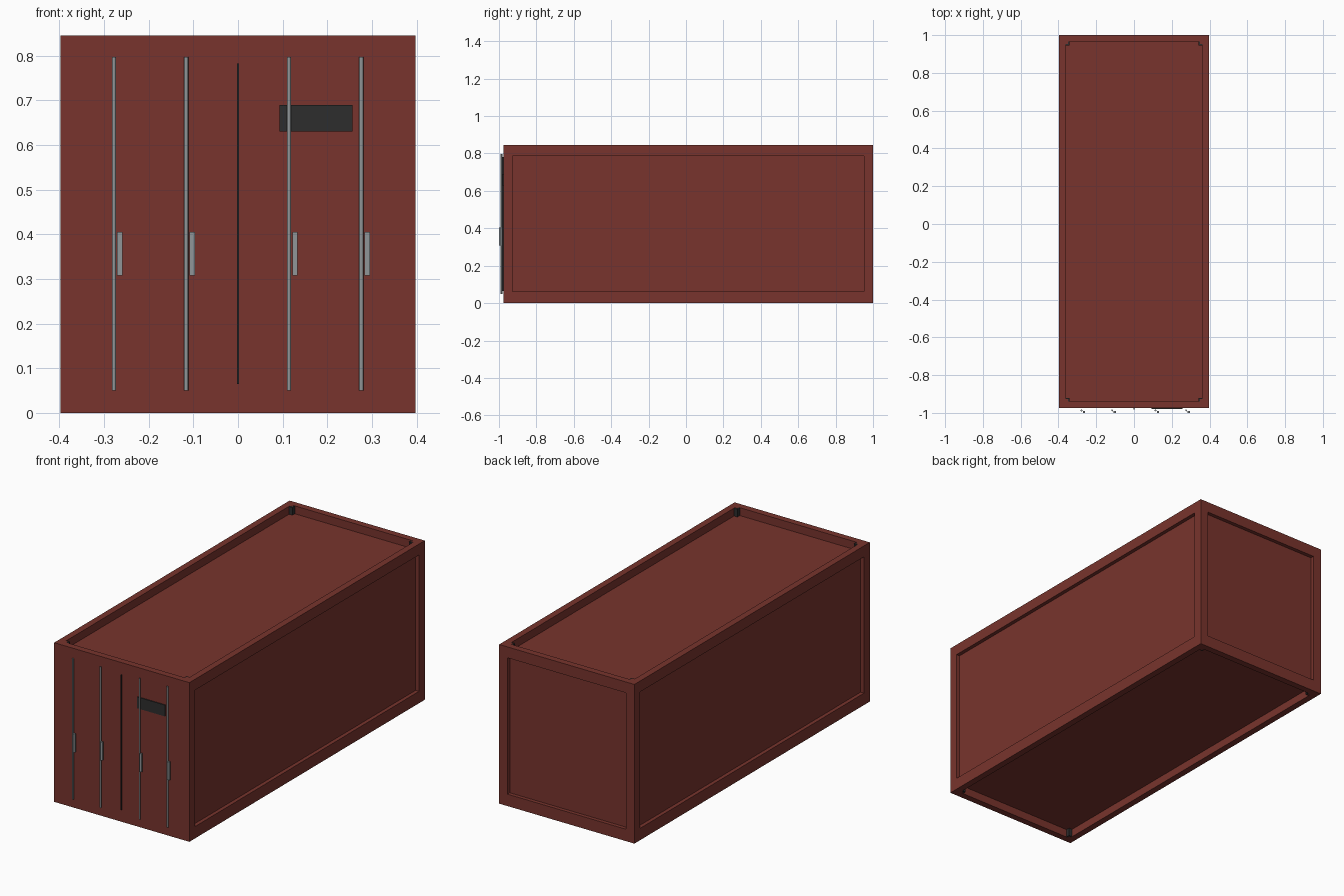
import bpy
import bmesh
from mathutils import Vector

cube = bpy.data.objects.get("Cube")
if cube:
    bpy.data.objects.remove(cube, do_unlink=True)


def make_material(name, rgb):
    mat = bpy.data.materials.new(name)
    mat.use_nodes = True
    colour = (*rgb, 1.0)
    mat.diffuse_color = colour
    mat.node_tree.nodes["Principled BSDF"].inputs["Base Color"].default_value = colour
    return mat


RED = make_material("oxide_red", (0.188, 0.034, 0.026))
DARK = make_material("charcoal", (0.026, 0.026, 0.026))
STEEL = make_material("grey_steel", (0.28, 0.305, 0.315))


def finish(name, bm, mat):
    mesh = bpy.data.meshes.new(name)
    bm.to_mesh(mesh)
    bm.free()
    mesh.materials.append(mat)
    obj = bpy.data.objects.new(name, mesh)
    bpy.context.collection.objects.link(obj)
    return obj


def box(name, x, y, z, mat):
    """Box spanning the given (low, high) ranges."""
    bm = bmesh.new()
    bmesh.ops.create_cube(bm, size=1)
    spans = (x, y, z)
    size = Vector([abs(b - a) for a, b in spans])
    centre = Vector([(a + b) / 2 for a, b in spans])
    bmesh.ops.scale(bm, vec=size, verts=bm.verts)
    bmesh.ops.translate(bm, vec=centre, verts=bm.verts)
    return finish(name, bm, mat)


def rod(name, x, y, z, radius, mat):
    bm = bmesh.new()
    bmesh.ops.create_cone(bm, cap_ends=True, segments=12, radius1=radius,
                          radius2=radius, depth=z[1] - z[0])
    bmesh.ops.translate(bm, vec=(x, y, sum(z) / 2), verts=bm.verts)
    for f in bm.faces:
        f.smooth = len(f.verts) == 4
    for e in bm.edges:
        e.smooth = all(len(f.verts) == 4 for f in e.link_faces)
    return finish(name, bm, mat)


W, FRONT, BACK, H = 0.397, -0.975, 1.0, 0.845
POST, RAIL, CAST = 0.048, 0.035, 0.055
BOTTOM, TOP = 0.063, 0.787      # rail edges
RECESS, WALL = 0.02, 0.01       # panel setback and thickness
EPS = 0.001

# Frame: corner posts, side rails, end rails and corner castings
for side, s in (("left", 1), ("right", -1)):
    for end, y, d in (("front", FRONT, 1), ("back", BACK, -1)):
        box(f"{end}_{side}_post", (s * W, s * (W - POST)), (y, y + d * POST), (0, H), RED)
        for level, z, u in (("lower", 0, 1), ("upper", H, -1)):
            box(f"{end}_{side}_{level}_casting",
                (s * (W - EPS), s * (W - CAST)),
                (y + d * EPS, y + d * CAST),
                (z + u * EPS, z + u * CAST), DARK)
    for level, z in (("bottom", (0, BOTTOM)), ("top", (TOP, H))):
        box(f"{side}_{level}_rail", (s * W, s * (W - RAIL)),
            (FRONT + POST, BACK - POST), z, RED)

inner = W - POST
for end, y, d in (("front", FRONT, 1), ("back", BACK, -1)):
    for level, z in (("bottom", (0, BOTTOM)), ("top", (TOP, H))):
        box(f"{end}_{level}_rail", (-inner, inner), (y, y + d * RAIL), z, RED)

# Recessed side walls and end wall
for side, s in (("left", 1), ("right", -1)):
    box(f"{side}_wall", (s * (W - RECESS), s * (W - RECESS - WALL)),
        (FRONT + POST, BACK - POST), (BOTTOM, TOP), RED)
box("back_wall", (-inner, inner), (BACK - RECESS - WALL, BACK - RECESS), (BOTTOM, TOP), RED)

# Sunken roof and floor
deck_x = (RAIL - W, W - RAIL)
deck_y = (FRONT + RAIL, BACK - RAIL)
box("roof", deck_x, deck_y, (0.79, 0.803), RED)
box("floor", deck_x, deck_y, (0.043, 0.058), RED)

# Flush doors with a centre seam and an identification plate
for side, s in (("left", 1), ("right", -1)):
    box(f"{side}_door", (0, s * inner), (FRONT, FRONT + 0.03), (BOTTOM, TOP), RED)
box("door_seam", (-0.002, 0.002), (FRONT - 0.008, FRONT + 0.002), (0.065, 0.782), DARK)
box("door_plate", (0.093, 0.256), (FRONT - 0.005, FRONT + 0.002), (0.63, 0.69), DARK)

# Locking rods with handles
for i, x in enumerate((-0.278, -0.116, 0.114, 0.276), 1):
    rod(f"locking_rod_{i}", x, -0.987, (0.05, 0.797), 0.0047, STEEL)
    box(f"rod_handle_{i}", (x + 0.0075, x + 0.0195), (-1.0, -0.99), (0.308, 0.405), STEEL)
